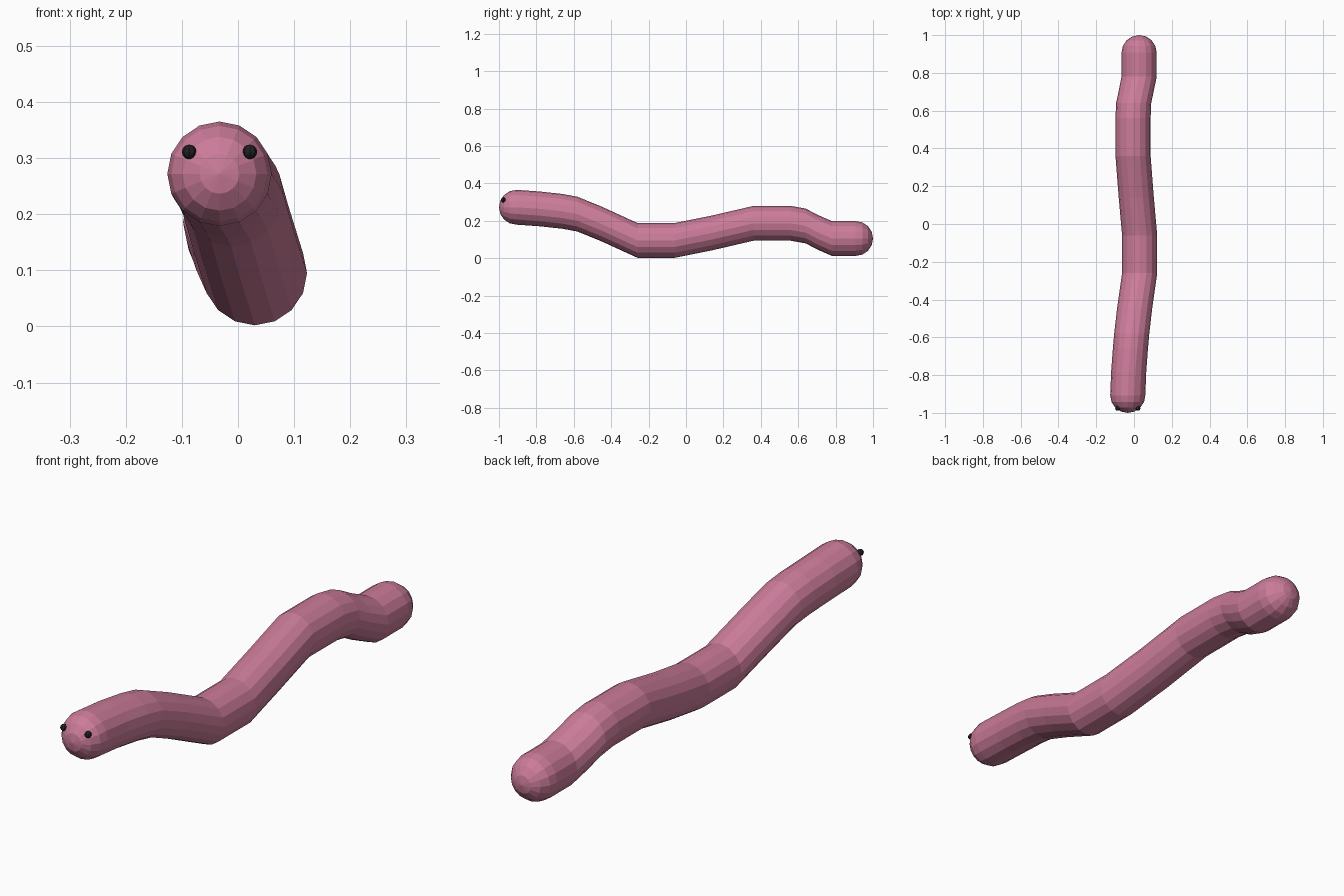
import bpy, bmesh
from math import sin, cos, pi

if "Cube" in bpy.data.objects:
    bpy.data.objects.remove(bpy.data.objects["Cube"])

R, SIDES = 0.093, 16
HEAD, TAIL = -0.907, 0.907

# centre line of the body: (x, y, z)
PATH = [(-0.033, HEAD, 0.272), (-0.028, -0.78, 0.263), (-0.019, -0.66, 0.25), (-0.012, -0.58, 0.235),
        (0.003, -0.45, 0.182), (0.03, -0.26, 0.095), (0.03, -0.06, 0.095),
        (0.012, 0.14, 0.135), (-0.005, 0.36, 0.186), (-0.005, 0.56, 0.186),
        (-0.002, 0.64, 0.172), (0.011, 0.70, 0.14), (0.027, 0.78, 0.105),
        (0.027, TAIL, 0.105)]


def material(name, color):
    m = bpy.data.materials.new(name)
    m.diffuse_color = (*color, 1)
    m.use_nodes = True
    m.node_tree.nodes["Principled BSDF"].inputs["Base Color"].default_value = m.diffuse_color
    return m


def finish(bm, name, mat):
    bmesh.ops.recalc_face_normals(bm, faces=bm.faces)
    me = bpy.data.meshes.new(name)
    bm.to_mesh(me)
    bm.free()
    me.materials.append(mat)
    ob = bpy.data.objects.new(name, me)
    bpy.context.collection.objects.link(ob)
    return ob


pink = material("pink_skin", (0.6, 0.2, 0.32))
black = material("black", (0.015, 0.015, 0.015))

# body: upright rings along the path, with a rounded cap at each end
hx, hy, hz = PATH[0]
tx, ty, tz = PATH[-1]
steps = [i * pi / 8 for i in (1, 2, 3)]
rings = [(hx, hy - R * cos(a), hz, R * sin(a)) for a in steps]
rings += [(*p, R) for p in PATH]
rings += [(tx, ty + R * cos(a), tz, R * sin(a)) for a in reversed(steps)]

bm = bmesh.new()
loops = []
for x, y, z, r in rings:
    loops.append([bm.verts.new((x + r * sin(2 * pi * i / SIDES), y, z + r * cos(2 * pi * i / SIDES)))
                  for i in range(SIDES)])
for a, b in zip(loops, loops[1:]):
    for i in range(SIDES):
        j = (i + 1) % SIDES
        bm.faces.new((a[i], a[j], b[j], b[i]))
for loop, tip in ((loops[0], (hx, hy - R, hz)), (loops[-1], (tx, ty + R, tz))):
    v = bm.verts.new(tip)
    for i in range(SIDES):
        bm.faces.new((loop[i], loop[(i + 1) % SIDES], v))
finish(bm, "worm_body", pink)

# eyes
for side, name in ((-1, "eye_right"), (1, "eye_left")):
    bm = bmesh.new()
    bmesh.ops.create_uvsphere(bm, u_segments=8, v_segments=8, radius=0.013)
    eye = finish(bm, name, black)
    eye.location = (hx + side * 0.054, -0.976, hz + 0.039)
